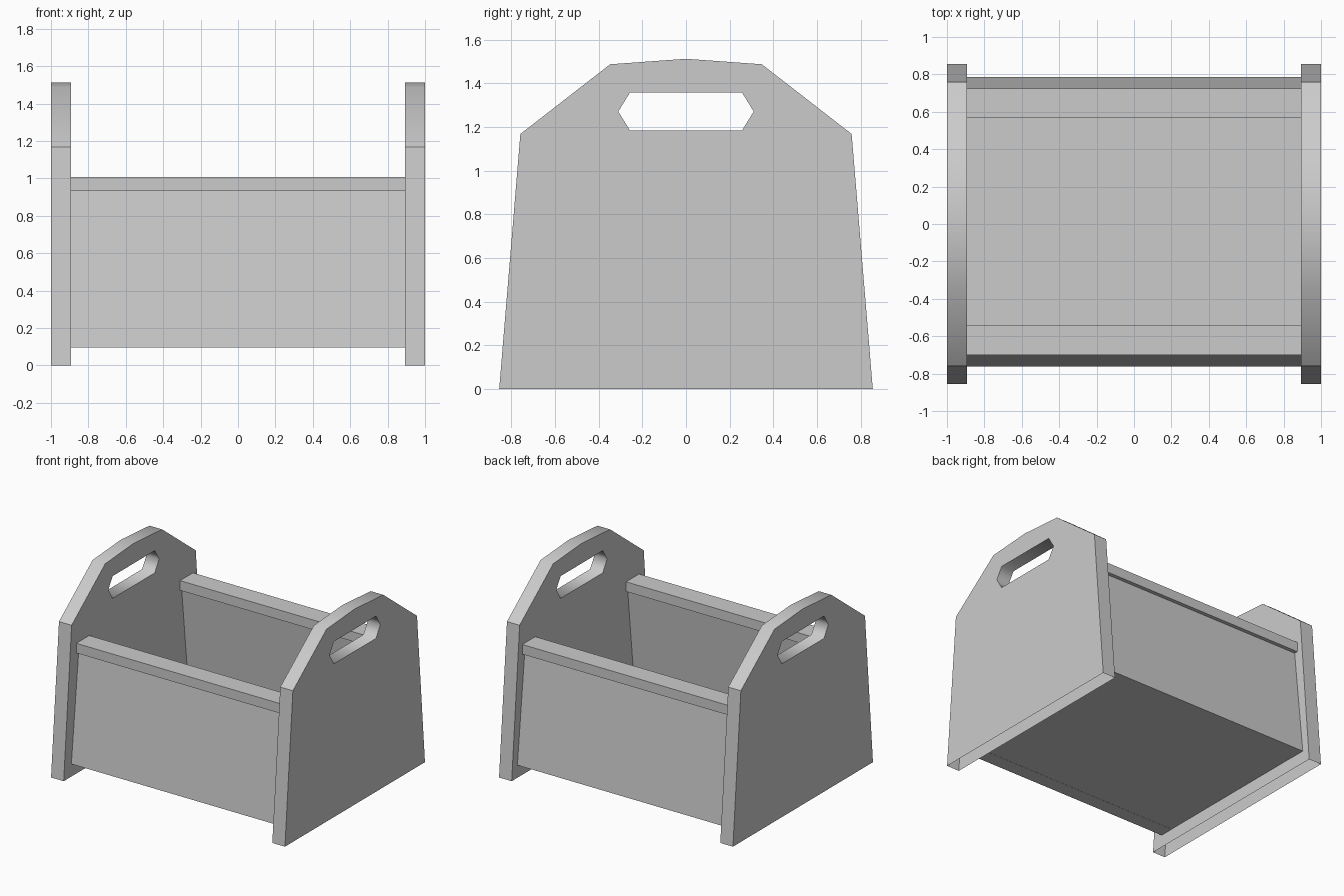
import bpy, bmesh, math

if "Cube" in bpy.data.objects:
    bpy.data.objects.remove(bpy.data.objects["Cube"])

MID = 0.012  # the box sits slightly towards the back


def make_object(name, bm):
    mesh = bpy.data.meshes.new(name)
    bm.to_mesh(mesh)
    bm.free()
    obj = bpy.data.objects.new(name, mesh)
    bpy.context.collection.objects.link(obj)
    return obj


def prism(name, profile, x0, x1):
    """Extrude a (y, z) profile along x."""
    bm = bmesh.new()
    face = bm.faces.new([bm.verts.new((x0, y, z)) for y, z in profile])
    ext = bmesh.ops.extrude_face_region(bm, geom=[face], use_keep_orig=True)["geom"]
    verts = [g for g in ext if isinstance(g, bmesh.types.BMVert)]
    bmesh.ops.translate(bm, verts=verts, vec=(x1 - x0, 0, 0))
    bmesh.ops.recalc_face_normals(bm, faces=bm.faces)
    return make_object(name, bm)


def end_panel(name, x0, x1):
    """Gabled panel with a hexagonal hand hole and an open underside."""
    half = [(0.855, 0), (0.758, 1.168), (0.347, 1.487)]
    outline = half + [(0, 1.512)] + [(-y, z) for y, z in reversed(half)]
    hole = [(0.257, 1.185), (0.31, 1.271), (0.257, 1.357),
            (-0.257, 1.357), (-0.31, 1.271), (-0.257, 1.185)]
    bm = bmesh.new()
    edges = []
    for loop in (outline, hole):
        vs = [bm.verts.new((x0, y, z)) for y, z in loop]
        edges += [bm.edges.new((v, vs[i - 1])) for i, v in enumerate(vs)]
    bmesh.ops.triangle_fill(bm, edges=edges, use_beauty=True)
    ext = bmesh.ops.extrude_face_region(bm, geom=bm.faces[:], use_keep_orig=True)["geom"]
    verts = [g for g in ext if isinstance(g, bmesh.types.BMVert)]
    bmesh.ops.translate(bm, verts=verts, vec=(x1 - x0, 0, 0))
    bmesh.ops.recalc_face_normals(bm, faces=bm.faces)
    bottom = [f for f in bm.faces if all(v.co.z < 0.001 for v in f.verts)]
    bmesh.ops.delete(bm, geom=bottom, context='FACES_ONLY')
    # smooth over the arch and around the hand hole, sharp elsewhere
    for f in bm.faces:
        f.smooth = True
    for e in bm.edges:
        in_hole = all(abs(v.co.y) < 0.32 and 1.15 < v.co.z < 1.4 for v in e.verts)
        across = abs(e.verts[0].co.x - e.verts[1].co.x) > 0.01
        if len(e.link_faces) == 2 and not (in_hole and across):
            e.smooth = e.calc_face_angle(0) < math.radians(40)
    return make_object(name, bm)


# End panels with hand holes
end_panel("right_end_panel", 0.892, 1.0)
end_panel("left_end_panel", -1.0, -0.892)

# Leaning long walls and their top rails
wall = [(0.773, 0.097), (0.683, 0.94), (0.573, 0.94), (0.663, 0.097)]
rail = [(0.713, 0.932), (0.713, 1.007), (0.555, 1.007), (0.555, 0.932)]
for side, s in (("front", -1), ("back", 1)):
    for part, profile in (("wall", wall), ("rail", rail)):
        prism(f"{side}_{part}", [(MID + s * y, z) for y, z in profile], -0.9, 0.9)

# Thin floor board between the walls
floor = [(-0.69, 0.098), (0.69, 0.098), (0.69, 0.15), (-0.69, 0.15)]
prism("floor", [(MID + y, z) for y, z in floor], -0.91, 0.91)
